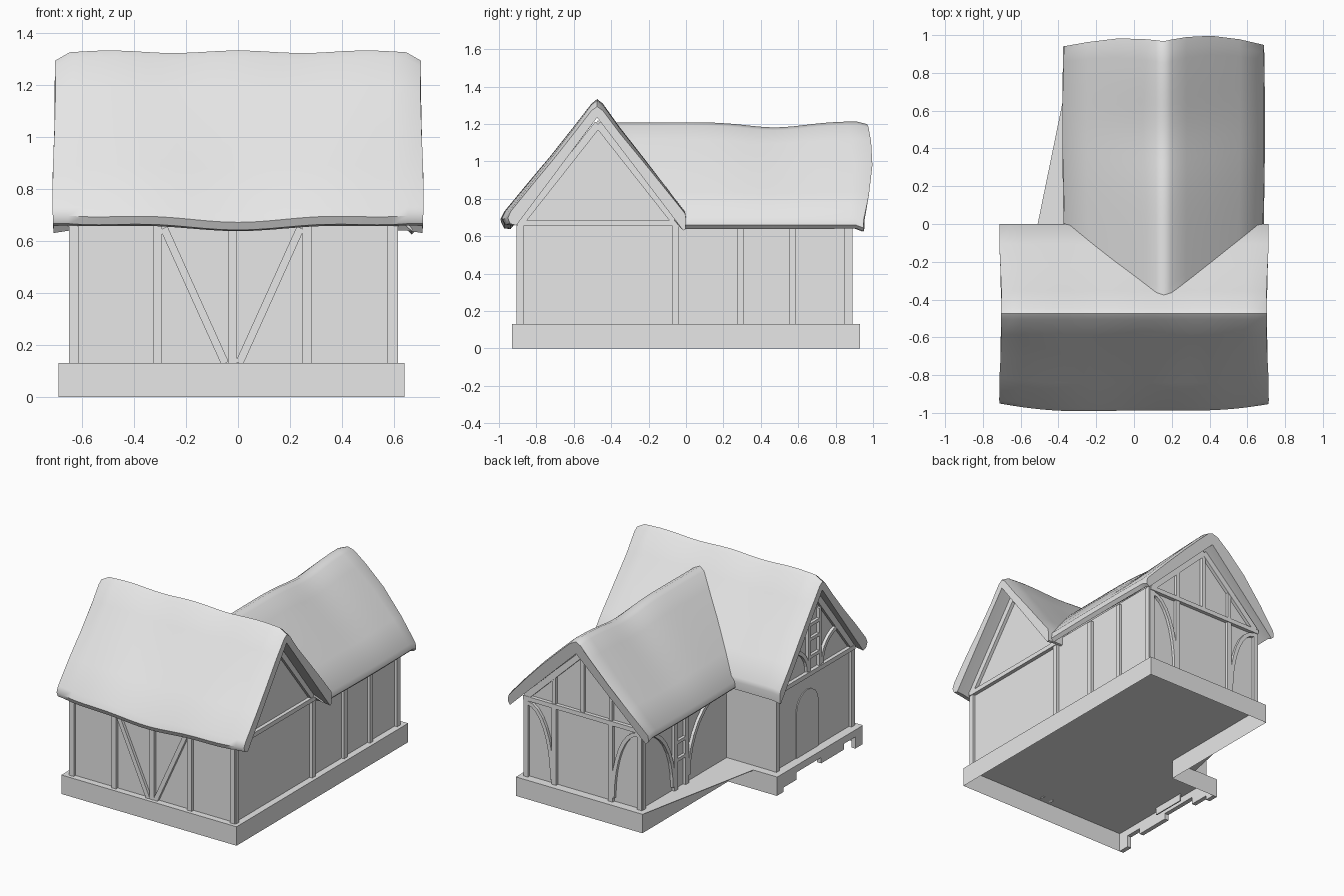
import bpy, bmesh, math
from mathutils import Vector

if "Cube" in bpy.data.objects:
    bpy.data.objects.remove(bpy.data.objects["Cube"])

grey = bpy.data.materials.new("plain_grey")
grey.use_nodes = True
grey.diffuse_color = (0.8, 0.8, 0.8, 1)
grey.node_tree.nodes["Principled BSDF"].inputs["Base Color"].default_value = (0.8, 0.8, 0.8, 1)


def make(name, verts, faces, smooth=None, fix=True):
    """Mesh object from points and faces."""
    bm = bmesh.new()
    vs = [bm.verts.new(v) for v in verts]
    for f in faces:
        bm.faces.new([vs[i] for i in f])
    if fix:
        bmesh.ops.recalc_face_normals(bm, faces=bm.faces)
    me = bpy.data.meshes.new(name)
    bm.to_mesh(me)
    bm.free()
    me.materials.append(grey)
    ob = bpy.data.objects.new(name, me)
    bpy.context.collection.objects.link(ob)
    if smooth:
        bpy.ops.object.select_all(action='DESELECT')
        ob.select_set(True)
        bpy.context.view_layer.objects.active = ob
        bpy.ops.object.shade_smooth_by_angle(angle=math.radians(smooth))
    return ob


def loft(name, rings, smooth=None):
    """Skin equal closed rings and cap both ends."""
    n = len(rings[0])
    verts = [p for r in rings for p in r]
    faces = [(k * n + i, k * n + (i + 1) % n, (k + 1) * n + (i + 1) % n, (k + 1) * n + i)
             for k in range(len(rings) - 1) for i in range(n)]
    faces += [tuple(range(n)), tuple(range(len(verts) - n, len(verts)))]
    return make(name, verts, faces, smooth)


# Stone base: hollow skirt with a top plate
TOP = 0.13
plan = [(-.69, -.93), (.64, -.93), (.64, .93), (-.32, .93), (-.32, 0), (-.69, 0)]
n = len(plan)
verts = [(x, y, z) for z in (0, TOP) for x, y in plan]
faces = [(i, i + 1, n + i + 1, n + i) for i in range(n - 1)]
faces.append(tuple(range(n, 2 * n)))
make("stone_base", verts, faces, fix=False)

# Stepped edge of the base below the door
steps = [(0, -.07, 0), (-.07, -.21, .03), (-.21, -.48, .08),
         (-.48, -.73, .04), (-.73, -.85, .08), (-.85, -.93, 0)]
for a, b, low in steps:
    loft("base_edge", [[(x, y, low), (x, y, TOP - .002), (x + .03, y, TOP - .002), (x + .03, y, low)]
                       for x, y in ((-.69, a), (-.69, b))])

# Thin paving wedge in the corner of the two wings
loft("paving_wedge", [[(-.32, .93, z), (-.51, 0, z), (-.32, 0, z)] for z in (TOP - .004, TOP)])


# Walls: gabled prisms
def gable(a, b, eave, peak):
    return [(a, TOP), (b, TOP), (b, eave), ((a + b) / 2, peak), (a, eave)]


loft("main_walls", [[(x, h, z) for h, z in gable(-.885, -.055, .70, 1.22)] for x in (-.63, .595)])
loft("wing_walls", [[(h, y, z) for h, z in gable(-.27, .595, .70, 1.11)] for y in (-.2, .87)])

# Thatched roofs: wavy sections lofted along the ridge
main_section = [(-.47, .645), (-.505, .65), (-.52, .68), (-.50, .72), (-.37, .88), (-.25, 1.025), (-.12, 1.19),
                (-.03, 1.305), (0, 1.328), (.03, 1.305), (.12, 1.18), (.25, 1.015), (.37, .86),
                (.47, .73), (.475, .70), (.472, .645), (.46, .64), (0, 1.235)]
wing_section = [(-.51, .64), (-.53, .66), (-.525, .70), (-.40, .835), (-.25, .99), (-.12, 1.115), (-.04, 1.19),
                (0, 1.207), (.04, 1.19), (.12, 1.115), (.25, .99), (.40, .835), (.525, .70),
                (.53, .66), (.51, .64), (0, 1.11)]

STATIONS = 25
main_rings, wing_rings = [], []
for k in range(STATIONS):
    t = k / (STATIONS - 1)
    s = 2 * t - 1
    edge = 1 if k in (0, STATIONS - 1) else 0
    ring = []
    for i, (u, z) in enumerate(main_section):
        inner = i == len(main_section) - 1
        w = abs(u) / .52
        if u < -.1:
            u += w * (.045 * s * s - .008 * math.sin(9 * t))
            z += w * (.03 * s * s - .008 * math.cos(7 * s))
        if not inner:
            z += .005 * math.cos(9 * s) * (1 - w) - .03 * edge * (.2 + .8 * (1 - w))
        x = .708 * s + .006 * s * math.cos(8 * z)
        ring.append((x, -.475 + u, z))
    main_rings.append(ring)

    ring = []
    for i, (u, z) in enumerate(wing_section):
        w = abs(u) / .53
        start = -.40 * (1 - w) - .01
        end = .955 + .03 * math.sin(math.pi * w) + .015 * math.sin(5 * u + 1)
        y = start + t * (end - start)
        z -= (1 - w) * .03 * math.exp(-((y - .48) / .22) ** 2)
        z += (1 - w) * .008 * t
        u *= 1 + .012 * math.sin(3 * y)
        if k == STATIONS - 1 and i < len(wing_section) - 1:
            z -= .015
        ring.append((.157 + u, y, z))
    wing_rings.append(ring)
loft("main_roof", main_rings, 50)
loft("wing_roof", wing_rings, 50)

# Wall frames turn (along, height, outward) into space
FRAMES = {
    "front": lambda h, z, d: (h, -.885 - d, z),
    "right": lambda h, z, d: (.595 + d, h, z),
    "back": lambda h, z, d: (h, .87 + d, z),
    "wing_side": lambda h, z, d: (-.27 - d, h, z),
    "door_side": lambda h, z, d: (-.63 - d, h, z),
}


def timber(name, wall, pts, width=.032, depth=.02):
    """Flat beam following a path on a wall."""
    f = FRAMES[wall]
    pts = [Vector(p) for p in pts]
    rings = []
    for i, p in enumerate(pts):
        d = (pts[min(i + 1, len(pts) - 1)] - pts[max(i - 1, 0)]).normalized()
        o = Vector((-d.y, d.x)) * width / 2
        rings.append([f(*(p + o), -.01), f(*(p + o), depth), f(*(p - o), depth), f(*(p - o), -.01)])
    loft(wall + "_" + name, rings)


def post(wall, h, low=TOP, high=.68, width=.034):
    timber("post", wall, [(h, low), (h, high)], width)


def curved(wall, a, b):
    """Quarter-arc brace that leaves a upright-out and ends steeply at b."""
    pts = []
    for i in range(9):
        q = i / 8 * math.pi / 2
        pts.append((a[0] + (b[0] - a[0]) * math.sin(q), b[1] + (a[1] - b[1]) * math.cos(q)))
    timber("curved_brace", wall, pts, .026)


# Upright posts
for wall, places in {"front": (-.63, -.31, -.02, .265, .59), "right": (-.885, -.055, .29, .57, .865),
                     "back": (-.27, -.05, .38, .595), "wing_side": (.865, .52, .40),
                     "door_side": (-.885, -.07)}.items():
    for h in places:
        post(wall, h)

# Straight braces on the front
for top, foot in ((-.285, -.05), (.24, .005)):
    timber("brace", "front", [(top, .65), (foot, TOP)], .03)

# Horizontal beams and gable rafters
for wall, a, b, peak in (("right", -.90, -.04, 1.20), ("door_side", -.90, -.04, 1.20),
                         ("back", -.285, .61, 1.09)):
    mid = (a + b) / 2
    timber("tie_beam", wall, [(a, .67), (b, .67)], .03, .025)
    for h in (a + .02, b - .02):
        timber("rafter", wall, [(h, .68), (mid, peak)], .04, .022)

# Back gable: studs above, curved braces below
for h, high in ((.38, .89), (.165, 1.08), (-.05, .87)):
    post("back", h, .67, high, .026)
curved("back", (.585, .64), (.395, .16))
curved("back", (-.255, .64), (-.065, .16))

# Wing side: window rails between studs and curved braces
for z in (.33, .45, .60):
    timber("window_rail", "wing_side", [(.40, z), (.52, z)], .022)
curved("wing_side", (.85, .62), (.54, .16))
curved("wing_side", (.0, .64), (.38, .18))

# Door side: gable ladder window and curved braces
for h in (-.41, -.53):
    post("door_side", h, .67, 1.08, .026)
for z in (.78, .90, 1.0):
    timber("gable_rail", "door_side", [(-.41, z), (-.53, z)], .022)
curved("door_side", (-.20, .88), (-.40, .69))
curved("door_side", (-.75, .88), (-.55, .69))

# Arched door
arch = [(-.29, .08), (-.29, .44)]
arch += [(-.41 + .12 * math.cos(a * math.pi / 8), .44 + .12 * math.sin(a * math.pi / 8)) for a in range(1, 8)]
arch += [(-.53, .44), (-.53, .08)]
loft("door", [[FRAMES["door_side"](h, z, d) for h, z in arch] for d in (-.002, .006)])
